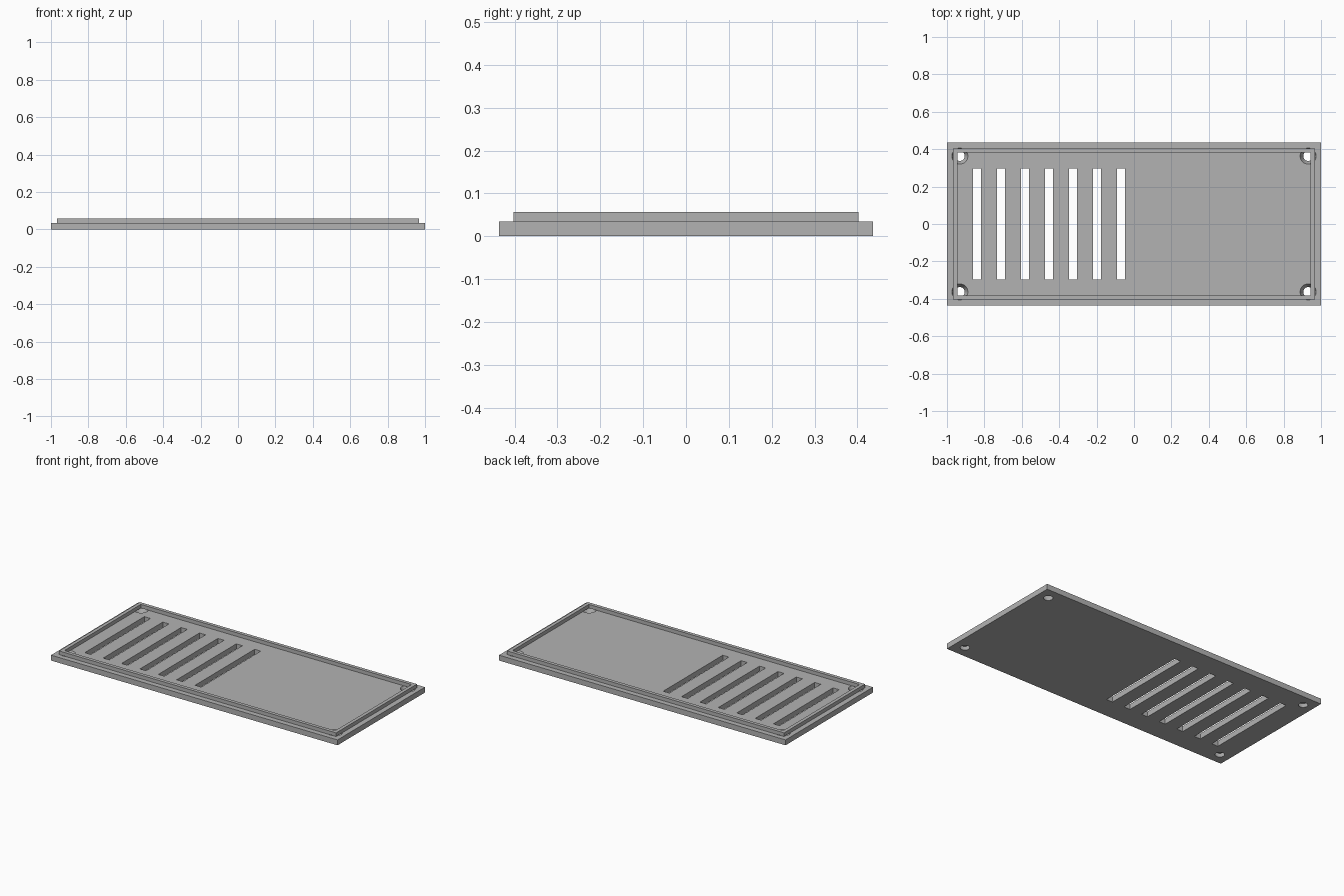
import bpy, bmesh
from mathutils import Matrix

cube = bpy.data.objects.get("Cube")
if cube:
    bpy.data.objects.remove(cube, do_unlink=True)

grey = bpy.data.materials.new("plain grey")
grey.use_nodes = True
colour = (0.45, 0.45, 0.45, 1)
grey.diffuse_color = colour
grey.node_tree.nodes["Principled BSDF"].inputs["Base Color"].default_value = colour

PLATE_TOP, RIM_TOP = 0.034, 0.057


def add_box(bm, x, y, z0, z1, sx, sy):
    place = Matrix.Translation((x, y, (z0 + z1) / 2)) @ Matrix.Diagonal((sx, sy, z1 - z0, 1))
    bmesh.ops.create_cube(bm, size=1, matrix=place)


def make_object(name, bm):
    mesh = bpy.data.meshes.new(name)
    bm.to_mesh(mesh)
    bm.free()
    mesh.materials.append(grey)
    obj = bpy.data.objects.new(name, mesh)
    bpy.context.collection.objects.link(obj)
    return obj


def cut(obj, cutter):
    cutter.hide_render = True
    mod = obj.modifiers.new("cut", 'BOOLEAN')
    mod.operation = 'DIFFERENCE'
    mod.solver = 'EXACT'
    mod.object = cutter
    bpy.ops.object.select_all(action='DESELECT')
    bpy.context.view_layer.objects.active = obj
    obj.select_set(True)
    bpy.ops.object.modifier_apply(modifier=mod.name)
    bpy.data.objects.remove(cutter, do_unlink=True)


# Base plate
bm = bmesh.new()
add_box(bm, 0, 0, 0, PLATE_TOP, 2, 0.872)
plate = make_object("base_plate", bm)

# Vent slots and countersunk screw holes
bm = bmesh.new()
for i in range(7):
    add_box(bm, -0.84 + i * 0.1283, 0, -0.02, 0.06, 0.043, 0.594)
low, high = 0.026, 0.043
slope = (high - low) / PLATE_TOP
over = 0.01
for x in (-0.931, 0.931):
    for y in (-0.363, 0.363):
        bmesh.ops.create_cone(bm, cap_ends=True, segments=32,
                              radius1=low - slope * over, radius2=high + slope * over,
                              depth=PLATE_TOP + 2 * over,
                              matrix=Matrix.Translation((x, y, PLATE_TOP / 2)))
cut(plate, make_object("opening_cutter", bm))

# Raised locating rim
bm = bmesh.new()
add_box(bm, 0, 0, PLATE_TOP, RIM_TOP, 1.934, 0.806)
rim = make_object("locating_rim", bm)
bm = bmesh.new()
add_box(bm, 0, 0, 0, 0.1, 1.89, 0.762)
cut(rim, make_object("rim_cutter", bm))
